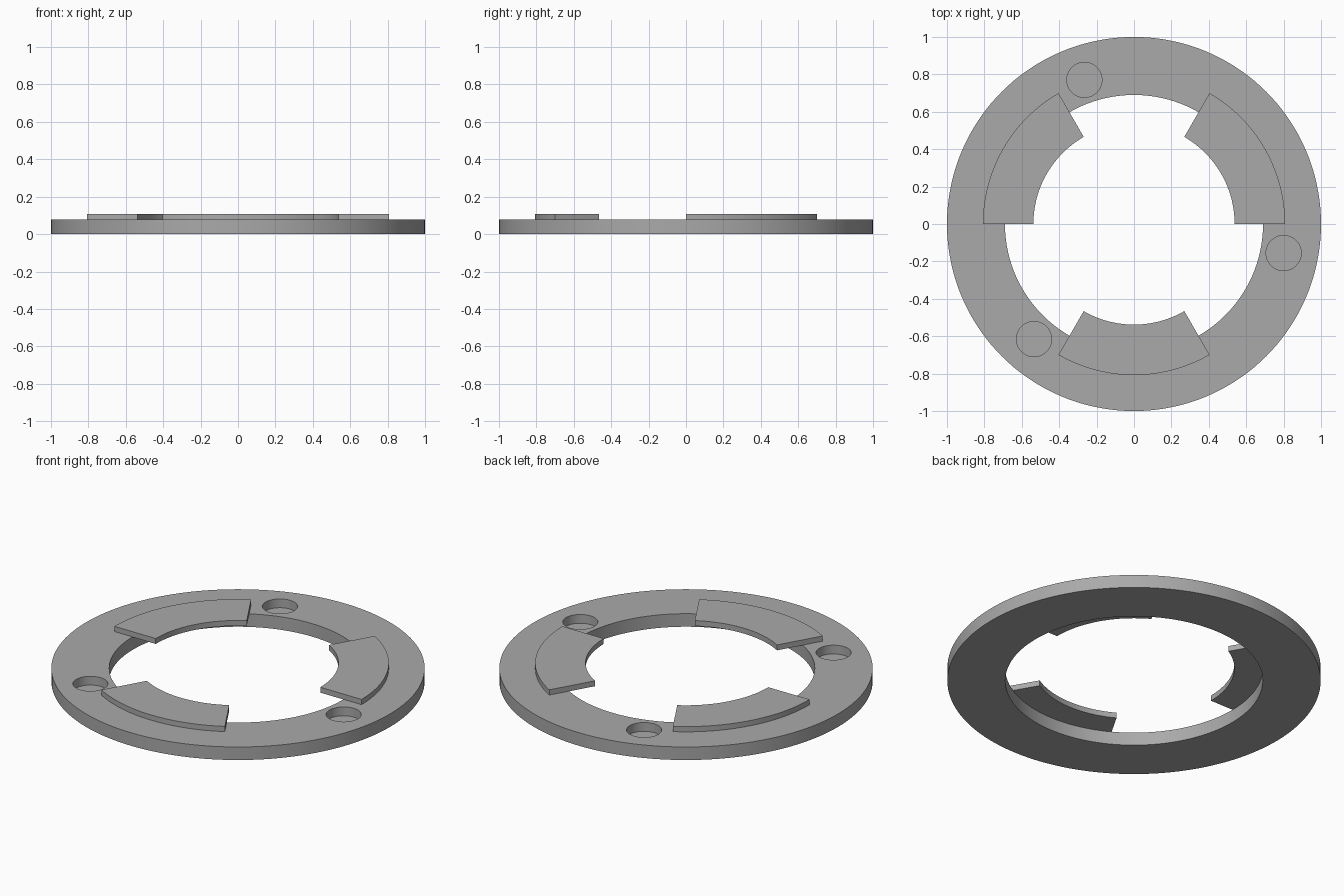
import bpy, bmesh
from math import sin, cos, radians, tau

cube = bpy.data.objects.get("Cube")
if cube:
    bpy.data.objects.remove(cube, do_unlink=True)

RING_TOP = 0.077
TAB_TOP = 0.108

grey = bpy.data.materials.new("plain grey")
grey.use_nodes = True
color = (0.4, 0.4, 0.4, 1)
grey.diffuse_color = color
grey.node_tree.nodes["Principled BSDF"].inputs["Base Color"].default_value = color


def arc_block(name, inner, outer, bottom, top, start, sweep, steps):
    """Rectangular section swept about z; a full turn closes on itself."""
    bm = bmesh.new()
    closed = sweep == 360
    sections = []
    for i in range(steps if closed else steps + 1):
        a = radians(start + sweep * i / steps)
        sections.append([bm.verts.new((r * cos(a), r * sin(a), z)) for r, z in
                         ((inner, bottom), (outer, bottom), (outer, top), (inner, top))])
    pairs = list(zip(sections, sections[1:]))
    if closed:
        pairs.append((sections[-1], sections[0]))
    else:
        bm.faces.new(sections[0])
        bm.faces.new(sections[-1])
    for s, t in pairs:
        for k in range(4):
            n = (k + 1) % 4
            bm.faces.new((s[k], s[n], t[n], t[k]))
    bmesh.ops.recalc_face_normals(bm, faces=bm.faces)
    mesh = bpy.data.meshes.new(name)
    bm.to_mesh(mesh)
    bm.free()
    mesh.materials.append(grey)
    obj = bpy.data.objects.new(name, mesh)
    bpy.context.collection.objects.link(obj)
    return obj


def select_only(obj):
    bpy.ops.object.select_all(action="DESELECT")
    obj.select_set(True)
    bpy.context.view_layer.objects.active = obj


# Flat base ring
ring = arc_block("base_ring", 0.69, 1.0, 0, RING_TOP, 0, 360, 144)

# Three round blind pockets sunk into the ring
for i in range(3):
    a = radians(-11) + tau * i / 3
    floor, above = 0.025, 0.2
    bpy.ops.mesh.primitive_cylinder_add(
        vertices=48, radius=0.094, depth=above - floor,
        location=(0.815 * cos(a), 0.815 * sin(a), (above + floor) / 2))
    cutter = bpy.context.object
    cutter.name = "pocket_cutter"
    cutter.hide_render = True
    cutter.data.materials.append(grey)
    cut = ring.modifiers.new("pocket", "BOOLEAN")
    cut.operation = "DIFFERENCE"
    cut.solver = "EXACT"
    cut.object = cutter
    select_only(ring)
    bpy.ops.object.modifier_apply(modifier=cut.name)
    bpy.data.objects.remove(cutter, do_unlink=True)

# Three raised locking tabs reaching inward over the opening
parts = [ring]
for i, side in enumerate(("left", "right", "front")):
    parts.append(arc_block(side + "_tab", 0.538, 0.808, RING_TOP - 0.001, TAB_TOP,
                           120 * i, 60, 24))

for part in parts:
    select_only(part)
    bpy.ops.object.shade_smooth_by_angle(angle=radians(30))
